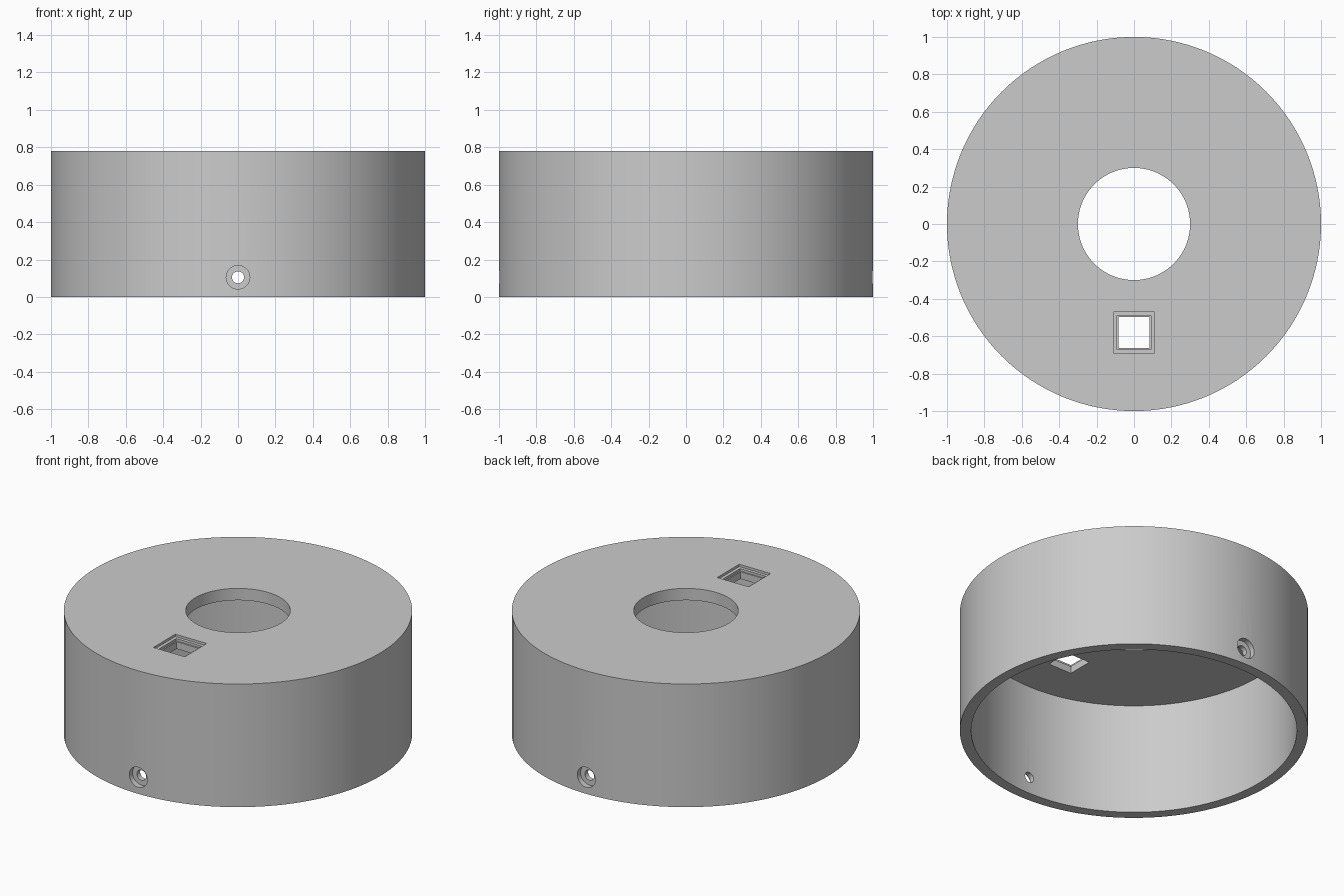
import bpy
import bmesh
from math import cos, sin, pi, radians

default_cube = bpy.data.objects.get("Cube")
if default_cube:
    bpy.data.objects.remove(default_cube, do_unlink=True)

HEIGHT, RADIUS, INNER_RADIUS = 0.78, 1.0, 0.935
CEILING, BORE_RADIUS = 0.705, 0.30
SEGMENTS = 128

grey = bpy.data.materials.new("plain grey")
grey.use_nodes = True
grey.diffuse_color = (0.6, 0.6, 0.6, 1)
grey.node_tree.nodes["Principled BSDF"].inputs["Base Color"].default_value = (0.6, 0.6, 0.6, 1)


def lathe(name, profile):
    """Revolve a closed (radius, z) profile around the z axis."""
    bm = bmesh.new()
    rings = []
    for i in range(SEGMENTS):
        a = 2 * pi * i / SEGMENTS
        rings.append([bm.verts.new((r * cos(a), r * sin(a), z)) for r, z in profile])
    n = len(profile)
    for i in range(SEGMENTS):
        here, after = rings[i], rings[(i + 1) % SEGMENTS]
        for j in range(n):
            k = (j + 1) % n
            bm.faces.new((here[j], after[j], after[k], here[k]))
    bmesh.ops.recalc_face_normals(bm, faces=bm.faces)
    mesh = bpy.data.meshes.new(name)
    bm.to_mesh(mesh)
    bm.free()
    obj = bpy.data.objects.new(name, mesh)
    bpy.context.collection.objects.link(obj)
    obj.data.materials.append(grey)
    return obj


def cut(target, cutter):
    """Subtract the cutter that was just added, then discard it."""
    cutter.hide_render = True
    cutter.data.materials.append(grey)
    mod = target.modifiers.new("cut", "BOOLEAN")
    mod.operation = "DIFFERENCE"
    mod.solver = "EXACT"
    mod.object = cutter
    bpy.ops.object.select_all(action="DESELECT")
    bpy.context.view_layer.objects.active = target
    target.select_set(True)
    bpy.ops.object.modifier_apply(modifier=mod.name)
    bpy.data.objects.remove(cutter, do_unlink=True)


# Round cover: open underneath, with a thin top plate and a central bore
cover = lathe("round_cover", [
    (RADIUS, 0), (RADIUS, HEIGHT), (BORE_RADIUS, HEIGHT),
    (BORE_RADIUS, CEILING), (INNER_RADIUS, CEILING), (INNER_RADIUS, 0),
])

# Stepped square socket in the top plate: half width and depth of each step
for half, depth in ((0.11, 0.015), (0.09, 0.03), (0.082, 0.2)):
    bpy.ops.mesh.primitive_cube_add(size=1, location=(0, -0.58, HEIGHT + 0.05 - depth / 2))
    box = bpy.context.object
    box.scale = (2 * half, 2 * half, depth + 0.1)
    cut(cover, box)

# Counterbored screw holes through the front and back walls
for side in (-1, 1):
    for radius, start in ((0.063, 0.966), (0.032, 0.85)):
        bpy.ops.mesh.primitive_cylinder_add(
            vertices=48, radius=radius, depth=1.1 - start,
            location=(0, side * (start + 1.1) / 2, 0.105),
            rotation=(radians(90), 0, 0))
        cut(cover, bpy.context.object)

bpy.ops.object.select_all(action="DESELECT")
cover.select_set(True)
bpy.context.view_layer.objects.active = cover
bpy.ops.object.shade_smooth_by_angle(angle=radians(30))
